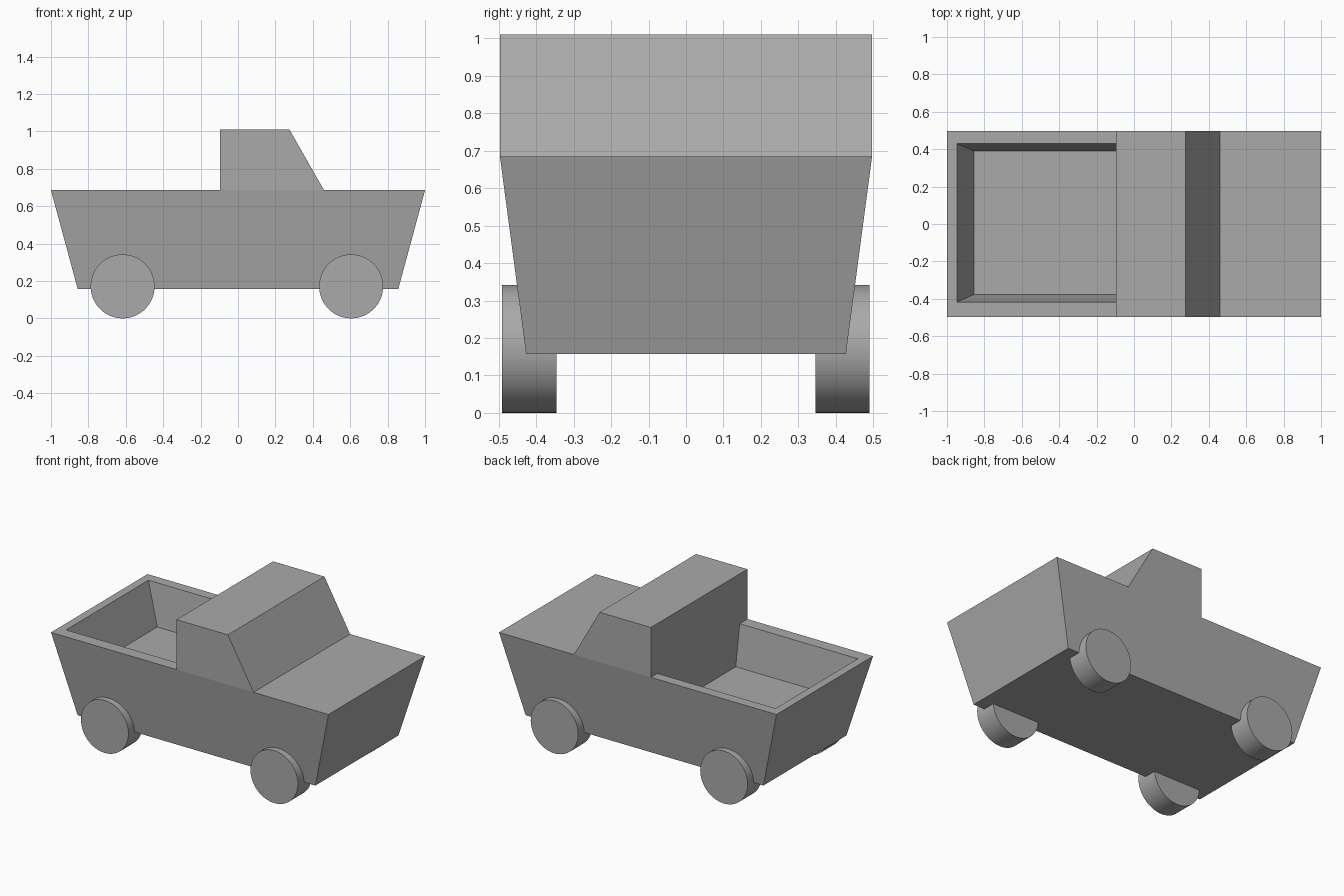
import bpy
import bmesh
import math

if "Cube" in bpy.data.objects:
    bpy.data.objects.remove(bpy.data.objects["Cube"], do_unlink=True)

grey = bpy.data.materials.new("plain grey")
grey.use_nodes = True
GREY = (0.4, 0.4, 0.4, 1)
grey.diffuse_color = GREY
grey.node_tree.nodes["Principled BSDF"].inputs["Base Color"].default_value = GREY


def loft(name, rings):
    """Skin a stack of closed rings and cap both ends."""
    bm = bmesh.new()
    loops = [[bm.verts.new(p) for p in ring] for ring in rings]
    for a, b in zip(loops, loops[1:]):
        for i in range(len(a)):
            j = (i + 1) % len(a)
            bm.faces.new((a[i], a[j], b[j], b[i]))
    bm.faces.new(loops[0])
    bm.faces.new(loops[-1])
    bmesh.ops.recalc_face_normals(bm, faces=bm.faces)
    mesh = bpy.data.meshes.new(name)
    bm.to_mesh(mesh)
    bm.free()
    mesh.materials.append(grey)
    obj = bpy.data.objects.new(name, mesh)
    bpy.context.collection.objects.link(obj)
    return obj


def rect(x0, x1, y0, y1, z):
    return [(x0, y0, z), (x1, y0, z), (x1, y1, z), (x0, y1, z)]


# Flared body: underside, rim, bed opening, bed floor
RIM = 0.685
CAB_BACK = -0.095
loft("truck_body", [
    rect(-0.857, 0.857, -0.427, 0.427, 0.157),
    rect(-1, 1, -0.497, 0.497, RIM),
    rect(-0.947, CAB_BACK, -0.417, 0.43, RIM),
    rect(-0.855, CAB_BACK, -0.377, 0.39, 0.42),
])

# Cab with a sloping windscreen
profile = [(CAB_BACK, RIM), (0.46, RIM), (0.275, 1.01), (CAB_BACK, 1.01)]
loft("cab", [[(x, y, z) for x, z in profile] for y in (-0.497, 0.497)])

# Wheels
RADIUS = 0.171
for end, x in (("rear", -0.617), ("front", 0.605)):
    for side, y in (("right", -0.419), ("left", 0.418)):
        bpy.ops.mesh.primitive_cylinder_add(
            vertices=64, radius=RADIUS, depth=0.145,
            location=(x, y, RADIUS), rotation=(math.pi / 2, 0, 0))
        wheel = bpy.context.object
        wheel.name = f"{end}_{side}_wheel"
        wheel.data.materials.append(grey)
        bpy.ops.object.shade_smooth_by_angle(angle=math.radians(30))
